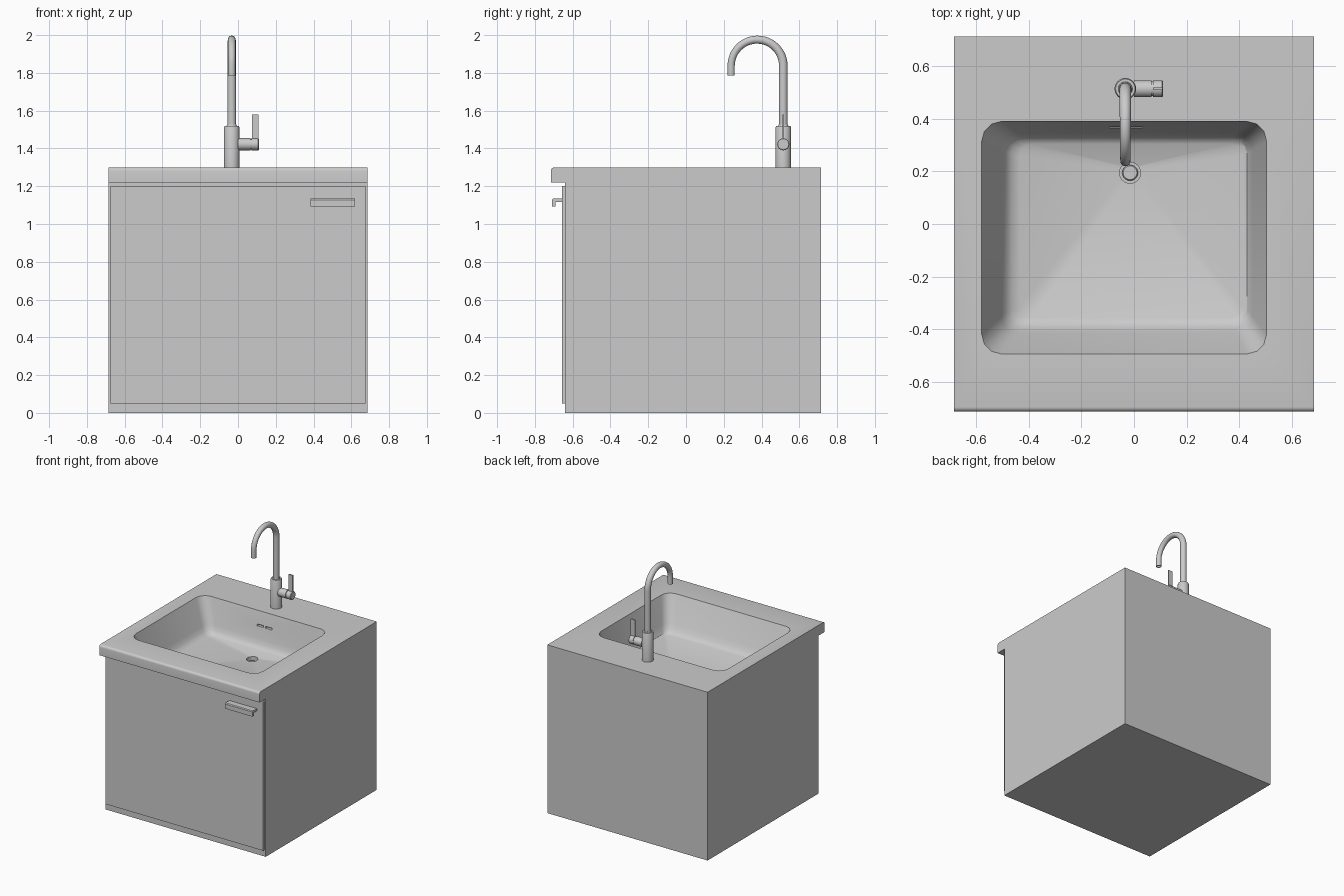
import bpy, bmesh, math
from mathutils import Vector, Matrix

if "Cube" in bpy.data.objects:
    bpy.data.objects.remove(bpy.data.objects["Cube"])

FX, FY = -0.033, 0.515          # tap axis


def finish(bm, name, smooth=True):
    bmesh.ops.recalc_face_normals(bm, faces=bm.faces)
    me = bpy.data.meshes.new(name)
    bm.to_mesh(me)
    bm.free()
    ob = bpy.data.objects.new(name, me)
    bpy.context.collection.objects.link(ob)
    if smooth:
        smooth_by_angle(ob)
    return ob


def smooth_by_angle(ob):
    bpy.ops.object.select_all(action='DESELECT')
    ob.select_set(True)
    bpy.context.view_layer.objects.active = ob
    bpy.ops.object.shade_smooth_by_angle(angle=math.radians(32))


def loft(name, rings, smooth=True):
    """Skin equal-length rings of points and cap both ends."""
    bm = bmesh.new()
    vs = [[bm.verts.new(p) for p in r] for r in rings]
    n = len(vs[0])
    for a, b in zip(vs, vs[1:]):
        for i in range(n):
            j = (i + 1) % n
            bm.faces.new((a[i], a[j], b[j], b[i]))
    bm.faces.new(vs[0])
    bm.faces.new(vs[-1])
    return finish(bm, name, smooth)


def prism(name, x0, x1, yz, smooth=True):
    return loft(name, [[(x, y, z) for y, z in yz] for x in (x0, x1)], smooth)


def box(name, x0, x1, y0, y1, z0, z1):
    return prism(name, x0, x1, [(y0, z0), (y1, z0), (y1, z1), (y0, z1)], False)


def lathe(name, prof, origin, axis='Z', n=32):
    """Revolve (radius, height) pairs about an axis through origin."""
    rot = Matrix.Rotation(math.pi / 2, 3, 'Y') if axis == 'X' else Matrix.Identity(3)
    ang = [2 * math.pi * i / n for i in range(n)]
    return loft(name, [[Vector(origin) + rot @ Vector((r * math.cos(a), r * math.sin(a), h))
                        for a in ang] for r, h in prof])


def round_rect(x0, x1, y0, y1, r, z, seg=3):
    pts = []
    for k, (cx, cy) in enumerate(((x1 - r, y1 - r), (x0 + r, y1 - r),
                                  (x0 + r, y0 + r), (x1 - r, y0 + r))):
        for s in range(seg + 1):
            a = math.pi / 2 * (k + s / seg)
            pts.append((cx + r * math.cos(a), cy + r * math.sin(a), z))
    return pts


def cut(ob, cutter):
    cutter.hide_render = True
    m = ob.modifiers.new("cut", 'BOOLEAN')
    m.operation, m.solver, m.object = 'DIFFERENCE', 'EXACT', cutter
    bpy.context.view_layer.objects.active = ob
    bpy.ops.object.modifier_apply(modifier=m.name)
    bpy.data.objects.remove(cutter)


# cabinet body and overhanging counter in one profile
r = 0.018
nose = [(-0.715 + r - r * math.sin(a), 1.30 - r + r * math.cos(a))
        for a in [math.pi / 8 * i for i in range(5)]]
cabinet = prism("cabinet_and_counter", -0.685, 0.685,
                [(-0.64, 0), (0.715, 0), (0.715, 1.30)] + nose + [(-0.715, 1.22), (-0.64, 1.22)],
                False)

# basin, sloping towards the drain
cut(cabinet, loft("basin_cutter", [round_rect(*a) for a in (
    (-0.580, 0.505, -0.495, 0.391, 0.075, 1.36),
    (-0.580, 0.505, -0.495, 0.391, 0.075, 1.30),
    (-0.505, 0.452, -0.415, 0.346, 0.065, 1.11),
    (-0.490, 0.442, -0.396, 0.336, 0.060, 1.075),
    (-0.466, 0.430, -0.378, 0.322, 0.052, 1.052),
    (-0.435, 0.412, -0.358, 0.305, 0.045, 1.042),
    (-0.037, 0.007, 0.173, 0.217, 0.015, 1.02))]))

# drain hole with plug
cut(cabinet, lathe("drain_cutter", [(0.04, 0.985), (0.04, 1.05)], (-0.015, 0.195, 0)))
lathe("drain_plug", [(0.03, 0.98), (0.03, 0.995), (0.026, 0.999)], (-0.015, 0.195, 0))

# overflow slots in the back wall
for x in (-0.066, 0.006):
    cut(cabinet, box("slot_cutter", x - 0.027, x + 0.027, 0.35, 0.387, 1.193, 1.206))
smooth_by_angle(cabinet)

# door and hooked pull
box("door", -0.675, 0.675, -0.656, -0.64, 0.05, 1.20)
prism("door_pull", 0.385, 0.62,
      [(-0.656, 1.116), (-0.656, 1.134), (-0.704, 1.134), (-0.71, 1.128),
       (-0.71, 1.092), (-0.69, 1.092), (-0.69, 1.116)], False)

# tap body
lathe("tap_body", [(0.041, 1.299), (0.041, 1.512), (0.037, 1.52), (0.027, 1.52), (0.025, 1.528)],
      (FX, FY, 0))

# gooseneck spout, slightly tapered to the tip
R, zc, N = 0.138, 1.838, 24
path = [(FY, 1.51, 0.023), (FY, 1.70, 0.023)]
for i in range(N + 1):
    a = math.pi * i / N
    path.append((FY - R + R * math.cos(a), zc + R * math.sin(a), 0.023 - 0.004 * i / N))
path.append((FY - 2 * R, 1.785, 0.019))
rings = []
for i, (y, z, rad) in enumerate(path):
    p, q = path[max(i - 1, 0)], path[min(i + 1, len(path) - 1)]
    t = Vector((0, q[0] - p[0], q[1] - p[1])).normalized()
    side = Vector((1, 0, 0))
    up = t.cross(side)
    rings.append([Vector((FX, y, z)) + rad * (math.cos(b) * side + math.sin(b) * up)
                  for b in [2 * math.pi * k / 24 for k in range(24)]])
# hollow outlet
tip = Vector((FX, FY - 2 * R, 1.785))
for dz in (0, 0.012):
    rings.append([tip + (v - tip) * 0.8 + Vector((0, 0, dz)) for v in rings[len(path) - 1]])
loft("spout", rings)

# side valve, knob and lever
lathe("valve_stem", [(0.032, 0.0), (0.032, 0.066), (0.027, 0.067), (0.027, 0.073)],
      (0, FY, 1.422), 'X')
lathe("valve_knob", [(0.032, 0.072), (0.032, 0.107), (0.029, 0.11)], (0, FY, 1.422), 'X')
box("lever", 0.073, 0.109, FY - 0.005, FY + 0.005, 1.41, 1.58)
